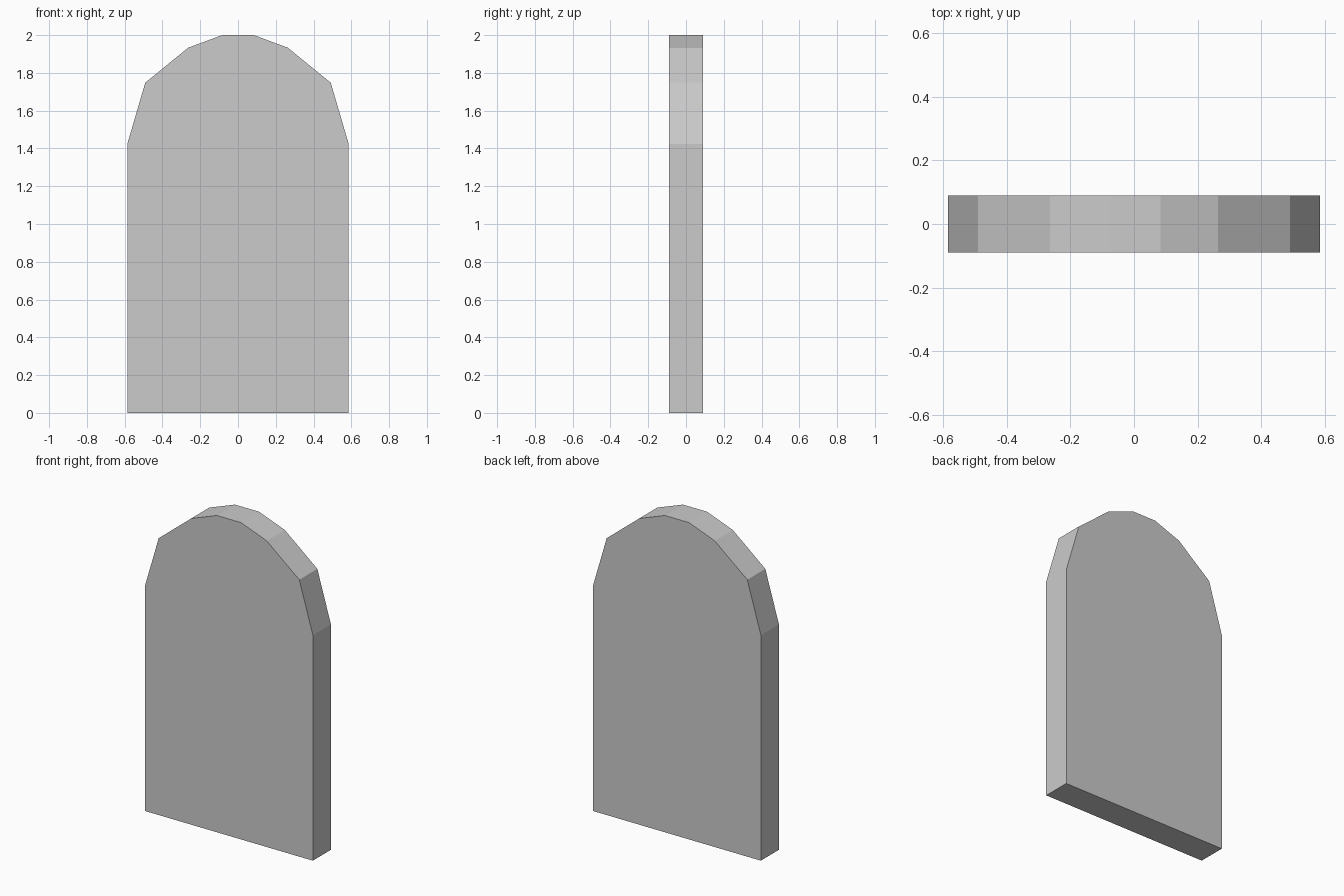
import bpy, bmesh

if "Cube" in bpy.data.objects:
    bpy.data.objects.remove(bpy.data.objects["Cube"])

HALF_DEPTH = 0.09

# Right half of the arched outline, bottom to top (x, z)
half = [(0.586, 0.0), (0.586, 1.424), (0.491, 1.748), (0.264, 1.933), (0.084, 2.0)]
outline = half + [(-x, z) for x, z in reversed(half)]

# Arched slab: outline face extruded from front to back
bm = bmesh.new()
face = bm.faces.new([bm.verts.new((x, -HALF_DEPTH, z)) for x, z in outline])
ext = bmesh.ops.extrude_face_region(bm, geom=[face], use_keep_orig=True)
moved = [g for g in ext["geom"] if isinstance(g, bmesh.types.BMVert)]
bmesh.ops.translate(bm, verts=moved, vec=(0, 2 * HALF_DEPTH, 0))
bmesh.ops.recalc_face_normals(bm, faces=bm.faces)

mesh = bpy.data.meshes.new("arched_slab")
bm.to_mesh(mesh)
bm.free()
slab = bpy.data.objects.new("arched_slab", mesh)
bpy.context.collection.objects.link(slab)
